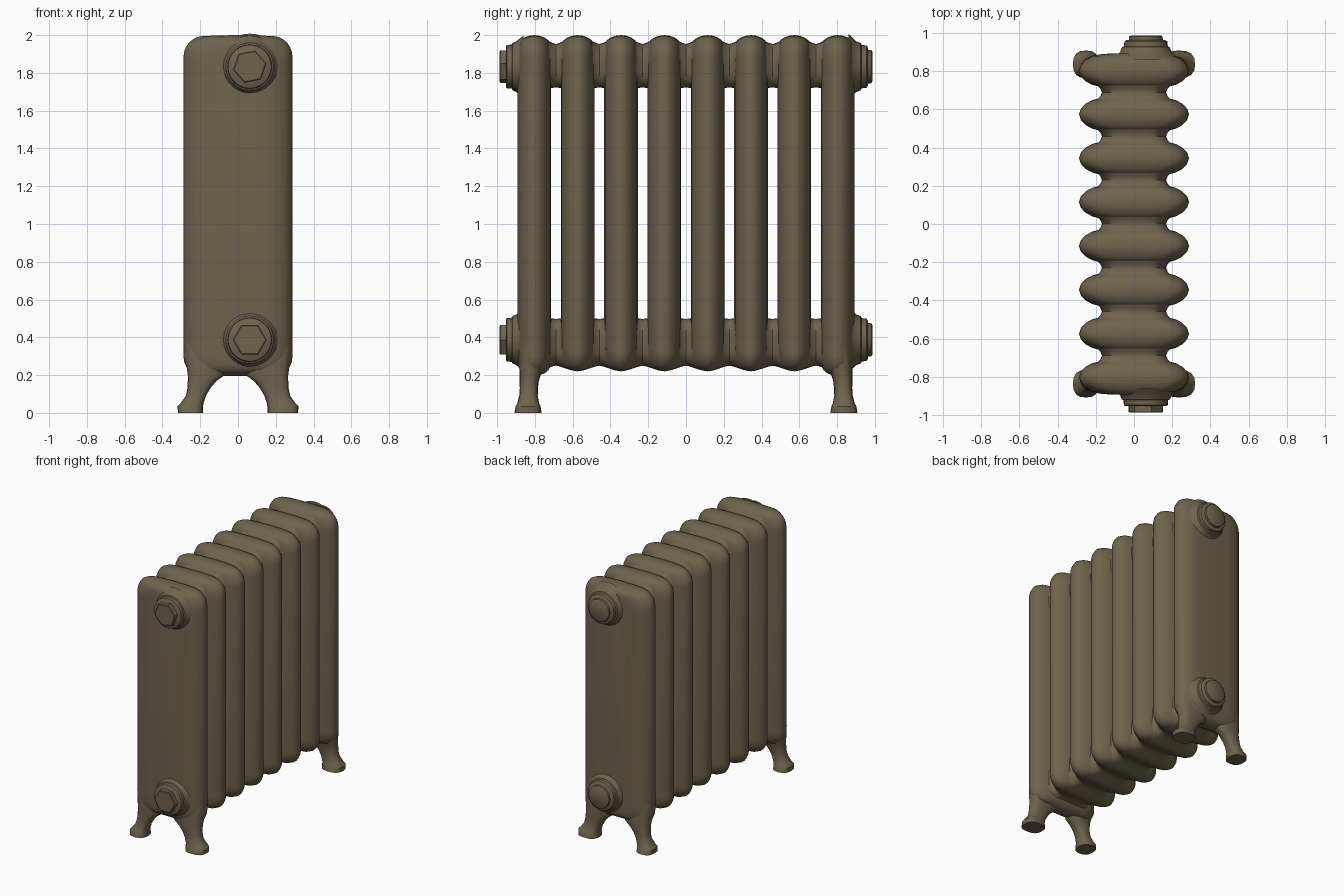
import bpy, bmesh
from math import sin, cos, pi

cube = bpy.data.objects.get("Cube")
if cube:
    bpy.data.objects.remove(cube, do_unlink=True)

OLIVE = (0.156, 0.127, 0.074, 1)
paint = bpy.data.materials.new("olive_brown_paint")
paint.use_nodes = True
paint.diffuse_color = OLIVE
bsdf = paint.node_tree.nodes["Principled BSDF"]
bsdf.inputs["Base Color"].default_value = OLIVE
bsdf.inputs["Roughness"].default_value = 0.7

SECTIONS = 8
END_Y = 0.803
PITCH = 2 * END_Y / (SECTIONS - 1)


def loft(name, rings, angle=40):
    """Skin a list of equal-length point rings and cap both ends."""
    bm = bmesh.new()
    loops = [[bm.verts.new(p) for p in ring] for ring in rings]
    n = len(loops[0])
    for a, b in zip(loops, loops[1:]):
        for i in range(n):
            j = (i + 1) % n
            bm.faces.new((a[i], a[j], b[j], b[i]))
    bm.faces.new(loops[0])
    bm.faces.new(loops[-1])
    bmesh.ops.recalc_face_normals(bm, faces=bm.faces)
    mesh = bpy.data.meshes.new(name)
    bm.to_mesh(mesh)
    bm.free()
    mesh.materials.append(paint)
    obj = bpy.data.objects.new(name, mesh)
    bpy.context.collection.objects.link(obj)
    bpy.ops.object.select_all(action='DESELECT')
    obj.select_set(True)
    bpy.context.view_layer.objects.active = obj
    bpy.ops.object.shade_smooth_by_angle(angle=angle * pi / 180)
    return obj


def rounded_rect(hx, y, z0, z1, r, arch=0.0, steps=6):
    """Rounded rectangle facing y, with a slightly arched top."""
    pts = []
    for k, (sx, top) in enumerate([(1, 1), (-1, 1), (-1, 0), (1, 0)]):
        cx = sx * (hx - r)
        cz = z1 - r if top else z0 + r
        for s in range(steps + 1):
            a = (k + s / steps) * pi / 2
            x = cx + r * cos(a)
            drop = arch * (x / hx) ** 2 if top else 0
            pts.append((x, y, cz + r * sin(a) - drop))
        if top and sx > 0:
            # extra points along the top edge carry the arch
            for t in (0.5, 0, -0.5):
                x = t * (hx - r)
                pts.append((x, y, z1 - arch * (x / hx) ** 2))
    return pts


# Column sections: lens-shaped slabs, thickest in the middle
LENS = [(0.16, 0.089), (0.11, 0.085), (0.07, 0.075), (0.035, 0.056), (0.01, 0.03)]
PROFILE = [(d, -y) for d, y in LENS] + [(0, 0)] + [(d, y) for d, y in LENS[::-1]]

for i in range(SECTIONS):
    yc = -END_Y + i * PITCH
    end = i in (0, SECTIONS - 1)
    bottom = 0.195 if end else 0.22
    rings = [rounded_rect(0.288 - d, yc + y, bottom + 0.45 * d, 2.0 - 0.4 * d,
                          0.1, 0.012) for d, y in PROFILE]
    loft("end_section" if end else "middle_section", rings)

# Hubs joining neighbouring sections: pinched halfway, flaring into each slab
# offset from the pinch, half width, rise of the outer edge, spread of the inner edge
FLARE = [(0, 0.168, 0, 0), (0.02, 0.176, 0.006, 0.001), (0.045, 0.2, 0.018, 0.008),
         (0.07, 0.235, 0.03, 0.03), (0.09, 0.262, 0.038, 0.05)]
FLARE = [(-o, w, a, b) for o, w, a, b in FLARE[:0:-1]] + FLARE
for i in range(SECTIONS - 1):
    yc = -END_Y + (i + 0.5) * PITCH
    loft("upper_hub", [rounded_rect(w, yc + o, 1.722 - b, 1.953 + a, 0.085, 0.01)
                       for o, w, a, b in FLARE])
    loft("lower_hub", [rounded_rect(w, yc + o, 0.25 - 0.7 * a, 0.498 + b, 0.085)
                       for o, w, a, b in FLARE])

# Legs: height, inner x, outer x, y position, half depth
LEG = [(0, 0.17, 0.318, 0.836, 0.072), (0.035, 0.17, 0.32, 0.836, 0.066),
       (0.05, 0.168, 0.305, 0.835, 0.058), (0.09, 0.155, 0.276, 0.834, 0.049),
       (0.13, 0.132, 0.268, 0.832, 0.048), (0.17, 0.098, 0.266, 0.83, 0.051),
       (0.2, 0.055, 0.266, 0.825, 0.056), (0.26, 0.045, 0.274, 0.815, 0.066),
       (0.34, 0.045, 0.283, 0.805, 0.07), (0.45, 0.09, 0.275, END_Y, 0.05)]
SIDES = 16


def soft(v):
    """Squares off a circle coordinate a little."""
    return abs(v) ** 0.75 * (1 if v > 0 else -1)


for side in (1, -1):
    for end in (1, -1):
        rings = []
        for z, x0, x1, y, hy in LEG:
            x0 -= side * 0.015
            cx, hx = (x0 + x1) / 2, (x1 - x0) / 2
            rings.append([(side * (cx + hx * soft(cos(2 * pi * k / SIDES))),
                           end * (y + hy * soft(sin(2 * pi * k / SIDES))), z)
                          for k in range(SIDES)])
        loft("leg", rings)


def turned(name, z, end, steps, sides, turn=0.0, angle=40):
    """Stepped plug along y from (distance, radius) pairs."""
    loft(name, [[(0.062 + r * cos(turn + 2 * pi * k / sides), end * y,
                  z + r * sin(turn + 2 * pi * k / sides)) for k in range(sides)]
                for y, r in steps], angle)


# End bosses and plugs: hexagonal at the front, round at the back
for z, turn in ((1.833, 0.2), (0.387, 0.0)):
    turned("front_boss", z, -1, [(0.86, 0.165), (0.885, 0.145), (0.9, 0.133),
                                 (0.918, 0.126), (0.922, 0.117), (0.948, 0.115),
                                 (0.953, 0.108)], 28)
    turned("front_hex_plug", z, -1, [(0.94, 0.09), (0.983, 0.09), (0.987, 0.084)],
           6, turn, 20)
    turned("back_boss", z, 1, [(0.86, 0.175), (0.885, 0.15), (0.9, 0.135),
                               (0.925, 0.125), (0.93, 0.115), (0.955, 0.112),
                               (0.964, 0.1)], 28)
    turned("back_plug", z, 1, [(0.95, 0.09), (0.98, 0.088), (0.987, 0.078)], 12)
